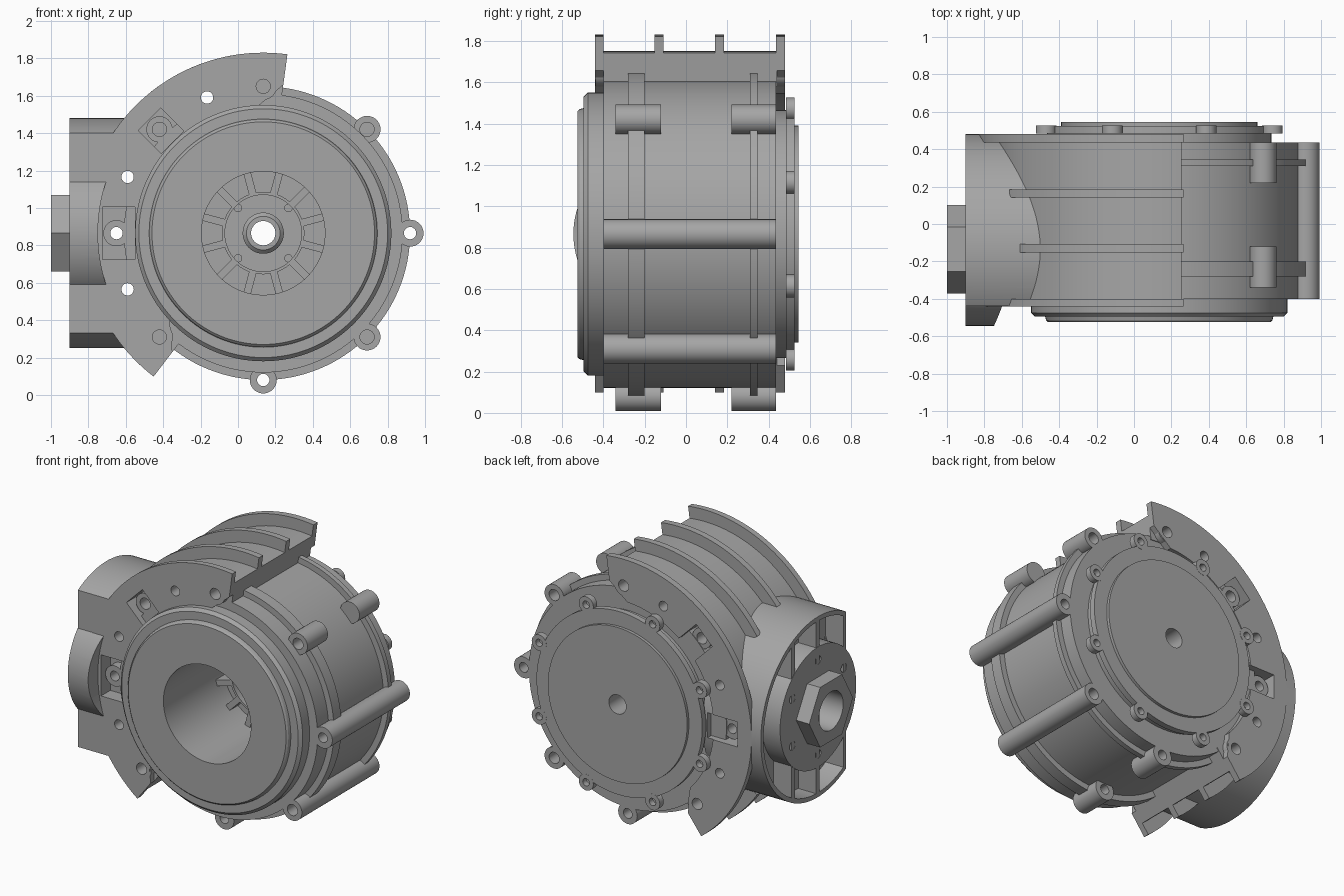
import bpy, bmesh
from math import sin, cos, radians, pi
from mathutils import Matrix, Vector

if "Cube" in bpy.data.objects:
    bpy.data.objects.remove(bpy.data.objects["Cube"])

CX, CZ = 0.135, 0.865          # main axis, running along y
HY = -0.135                    # y of the side hub axis, running along x
BOLT = 0.785                   # bolt circle radius
START, END = 82.3, 232.6       # saddle sector in degrees

grey = bpy.data.materials.new("cast_grey")
grey.use_nodes = True
grey.diffuse_color = (0.38, 0.38, 0.38, 1)
grey.node_tree.nodes["Principled BSDF"].inputs["Base Color"].default_value = (0.38, 0.38, 0.38, 1)
parts = []


def polar(r, deg):
    return CX + r * cos(radians(deg)), CZ + r * sin(radians(deg))


def finish(name, bm, part=True):
    bmesh.ops.recalc_face_normals(bm, faces=bm.faces)
    mesh = bpy.data.meshes.new(name)
    bm.to_mesh(mesh)
    bm.free()
    ob = bpy.data.objects.new(name, mesh)
    bpy.context.collection.objects.link(ob)
    if part:
        mesh.materials.append(grey)
        parts.append(ob)
    else:
        ob.hide_render = True
    return ob


def add_rod(bm, x, z, r, y0, y1, n=32):
    m = Matrix.Translation((x, (y0 + y1) / 2, z)) @ Matrix.Rotation(pi / 2, 4, 'X')
    bmesh.ops.create_cone(bm, cap_ends=True, segments=n, radius1=r, radius2=r,
                          depth=y1 - y0, matrix=m)


def add_side_rod(bm, r, x0, x1, n=96, y=HY, z=CZ):
    m = Matrix.Translation(((x0 + x1) / 2, y, z)) @ Matrix.Rotation(pi / 2, 4, 'Y')
    bmesh.ops.create_cone(bm, cap_ends=True, segments=n, radius1=r, radius2=r,
                          depth=x1 - x0, matrix=m)


def add_box(bm, lo, hi, turn=0):
    """Box given by corners; turn spins it about the main axis, in its own radial frame."""
    lo, hi = Vector(lo), Vector(hi)
    m = Matrix.Translation((lo + hi) / 2) @ Matrix.Diagonal((*(hi - lo), 1))
    if turn is not None:
        m = Matrix.Translation((CX, 0, CZ)) @ Matrix.Rotation(-radians(turn), 4, 'Y') @ m
    bmesh.ops.create_cube(bm, size=1, matrix=m)


def prism(name, outline, y0, y1):
    bm = bmesh.new()
    f = bm.faces.new([bm.verts.new((x, y0, z)) for x, z in outline])
    out = bmesh.ops.extrude_face_region(bm, geom=[f])
    bmesh.ops.translate(bm, vec=(0, y1 - y0, 0),
                        verts=[v for v in out["geom"] if isinstance(v, bmesh.types.BMVert)])
    return finish(name, bm)


def sector(name, r_in, r_out, a0, a1, y0, y1, r_tip=None):
    n = max(4, int((a1 - a0) / 2.5))
    arc = [a0 + (a1 - a0) * i / n for i in range(n + 1)]
    outline = [polar(r_out, a) for a in arc]
    if r_tip:      # inner edge slopes outward at both tips
        outline += [polar(r_tip, a1)]
        outline += [polar(r_in, a) for a in reversed(arc) if 90 <= a <= 225]
        outline += [polar(r_tip, a0)]
    else:
        outline += [polar(r_in, a) for a in reversed(arc)]
    return prism(name, outline, y0, y1)


def lathe(name, profile, n=128):
    """Closed (radius, y) profile spun about the main axis."""
    bm = bmesh.new()
    rings = []
    for i in range(n):
        pts = [polar(r, 360 * i / n) for r, _ in profile]
        rings.append([bm.verts.new((x, y, z)) for (x, z), (_, y) in zip(pts, profile)])
    m = len(profile)
    for i in range(n):
        a, b = rings[i], rings[(i + 1) % n]
        for j in range(m):
            k = (j + 1) % m
            bm.faces.new((a[j], a[k], b[k], b[j]))
    return finish(name, bm)


def boolean(obs, cutter, op='DIFFERENCE'):
    for ob in obs:
        mod = ob.modifiers.new("cut", 'BOOLEAN')
        mod.operation, mod.object, mod.solver = op, cutter, 'EXACT'
        bpy.context.view_layer.update()
        mesh = bpy.data.meshes.new_from_object(
            ob.evaluated_get(bpy.context.evaluated_depsgraph_get()))
        ob.modifiers.clear()
        ob.data = mesh
    bpy.data.objects.remove(cutter)


# Turned drum: inner hub, bore, front cap, side ribs, rear neck and cover
body = lathe("drum_housing", [
    (0.065, -0.02), (0.09, -0.02), (0.11, 0.0), (0.11, 0.12), (0.33, 0.12), (0.33, -0.525),
    (0.595, -0.525), (0.605, -0.515), (0.61, -0.495), (0.665, -0.495), (0.685, -0.475),
    (0.685, -0.4), (0.745, -0.4), (0.745, -0.28), (0.785, -0.28), (0.785, -0.2),
    (0.745, -0.2), (0.745, 0.31), (0.785, 0.31), (0.785, 0.345), (0.745, 0.345),
    (0.745, 0.435), (0.6, 0.435), (0.6, 0.485), (0.625, 0.485), (0.625, 0.525),
    (0.525, 0.525), (0.525, 0.545), (0.065, 0.545)])

# Radial vanes, ring and screws on the bore floor
bm = bmesh.new()
for i in range(12):
    add_box(bm, (0.21, 0.03, -0.02), (0.34, 0.13, 0.02), 15 + 30 * i)
for i in range(4):
    add_rod(bm, *polar(0.19, 45 + 90 * i), 0.022, 0.08, 0.13, 16)
finish("bore_vanes", bm)
lathe("bore_ring", [(0.205, 0.03), (0.22, 0.03), (0.22, 0.13), (0.205, 0.13)], 64)

# Saddle around the upper left of the drum, with end flanges and ribs
saddle = sector("saddle", 0.72, 0.885, START, END, -0.4, 0.44)
front_flange = sector("front_flange", 0.68, 0.965, START, END, -0.44, -0.4, 0.8)
rear_flange = sector("rear_flange", 0.68, 0.965, START, END, 0.435, 0.48, 0.8)
for y, a in ((-0.13, 141), (0.163, 146)):
    sector("saddle_rib_upper", 0.87, 0.965, START, a, y - 0.022, y + 0.022)
    sector("saddle_rib_lower", 0.87, 0.965, 360 - a, END, y - 0.022, y + 0.022)

# Bolt bosses
bosses = []
for a, spans in ((0, [(-0.4, 0.435)]), (-45, [(-0.4, 0.435)]),
                 (45, [(-0.34, -0.12), (0.22, 0.435)]),
                 (-90, [(-0.34, -0.12), (0.22, 0.435)]),
                 (90, [(-0.438, 0.478)]), (225, [(-0.438, 0.478)])):
    for y0, y1 in spans:
        bm = bmesh.new()
        add_rod(bm, *polar(BOLT, a), 0.072, y0, y1)
        bosses.append(finish("bolt_boss", bm))

# Side cup with a flat front, pocketed outer face and cross ribs
bm = bmesh.new()
add_side_rod(bm, 0.615, -0.9, -0.46, 128)
cup = finish("side_cup", bm)
bm = bmesh.new()
add_box(bm, (-2, -2, -1), (1, -0.439, 3), None)
boolean([cup], finish("cup_front_cutter", bm, False))
bm = bmesh.new()
add_side_rod(bm, 0.585, -1, -0.765, 128)
pocket = finish("pocket_cutter", bm, False)
bm = bmesh.new()
add_box(bm, (-2, -2, -1), (1, -0.41, 3), None)
boolean([pocket], finish("pocket_limit", bm, False))
boolean([cup], pocket)
bm = bmesh.new()
for y in (HY, 0.13):
    h = (0.6 ** 2 - (y - HY) ** 2) ** 0.5
    add_box(bm, (-0.9, y - 0.018, CZ - h), (-0.75, y + 0.018, CZ + h), None)
finish("cup_ribs", bm)

# Round hub trimmed to the saddle, with bolt holes
bm = bmesh.new()
add_side_rod(bm, 0.41, -0.902, -0.6)
hub = finish("side_hub", bm)
bm = bmesh.new()
add_rod(bm, CX, CZ, 0.884, -1, 1, 128)
boolean([hub], finish("saddle_cutter", bm, False))
bm = bmesh.new()
for i in range(6):
    t = radians(60 * i + 30)
    add_side_rod(bm, 0.03, -1, -0.82, 24, HY + 0.32 * cos(t), CZ + 0.32 * sin(t))
add_side_rod(bm, 0.13, -1, -0.8, 48)
boolean([hub], finish("hub_hole_cutter", bm, False))

# Hex nut with a bore
bm = bmesh.new()
add_side_rod(bm, 0.236, -1, -0.89, 6)
nut = finish("hex_nut", bm)
if max(v.co.z for v in nut.data.vertices) > CZ + 0.22:
    nut.data.transform(Matrix.Translation((0, HY, CZ)) @ Matrix.Rotation(pi / 6, 4, 'X')
                       @ Matrix.Translation((0, -HY, -CZ)))
bm = bmesh.new()
add_side_rod(bm, 0.13, -1.1, -0.8, 48)
boolean([nut], finish("nut_bore_cutter", bm, False))

# Notches in the flanges, with a boss standing in each
bm = bmesh.new()
for a, w in ((135, 0.085), (180, 0.14)):
    add_box(bm, (0.687, -0.6, -w), (0.86, -0.34, w), a)
    add_box(bm, (0.63, 0.37, -0.085), (0.86, 0.6, 0.085), a)
boolean([saddle, front_flange, rear_flange, cup], finish("notch_cutter", bm, False))
for a in (135, 180):
    bm = bmesh.new()
    add_rod(bm, *polar(BOLT, a), 0.07, -0.4, 0.43)
    bosses.append(finish("notch_boss", bm))

# Bolt holes: some run right through, some are blind from both ends
bm = bmesh.new()
for a in (0, 270, 112.5, 157.5, 180, 202.5):
    add_rod(bm, *polar(BOLT, a), 0.033, -0.7, 0.7, 24)
for a in (45, -45, 90, 135, 225):
    for y0, y1 in ((-0.7, -0.25), (0.33, 0.7)):
        add_rod(bm, *polar(BOLT, a), 0.038, y0, y1, 24)
boolean([body, saddle, front_flange, rear_flange, cup] + bosses,
        finish("bolt_hole_cutter", bm, False))

# Rear cover lugs
for i in range(8):
    p = polar(0.655, 22.5 + 45 * i)
    bm = bmesh.new()
    add_rod(bm, *p, 0.055, 0.484, 0.526)
    lug = finish("cover_lug", bm)
    bm = bmesh.new()
    add_rod(bm, *p, 0.025, 0.4, 0.6, 20)
    boolean([lug], finish("lug_hole_cutter", bm, False))

bpy.ops.object.select_all(action='DESELECT')
for ob in parts:
    ob.select_set(True)
bpy.context.view_layer.objects.active = body
bpy.ops.object.shade_smooth_by_angle(angle=radians(30))
